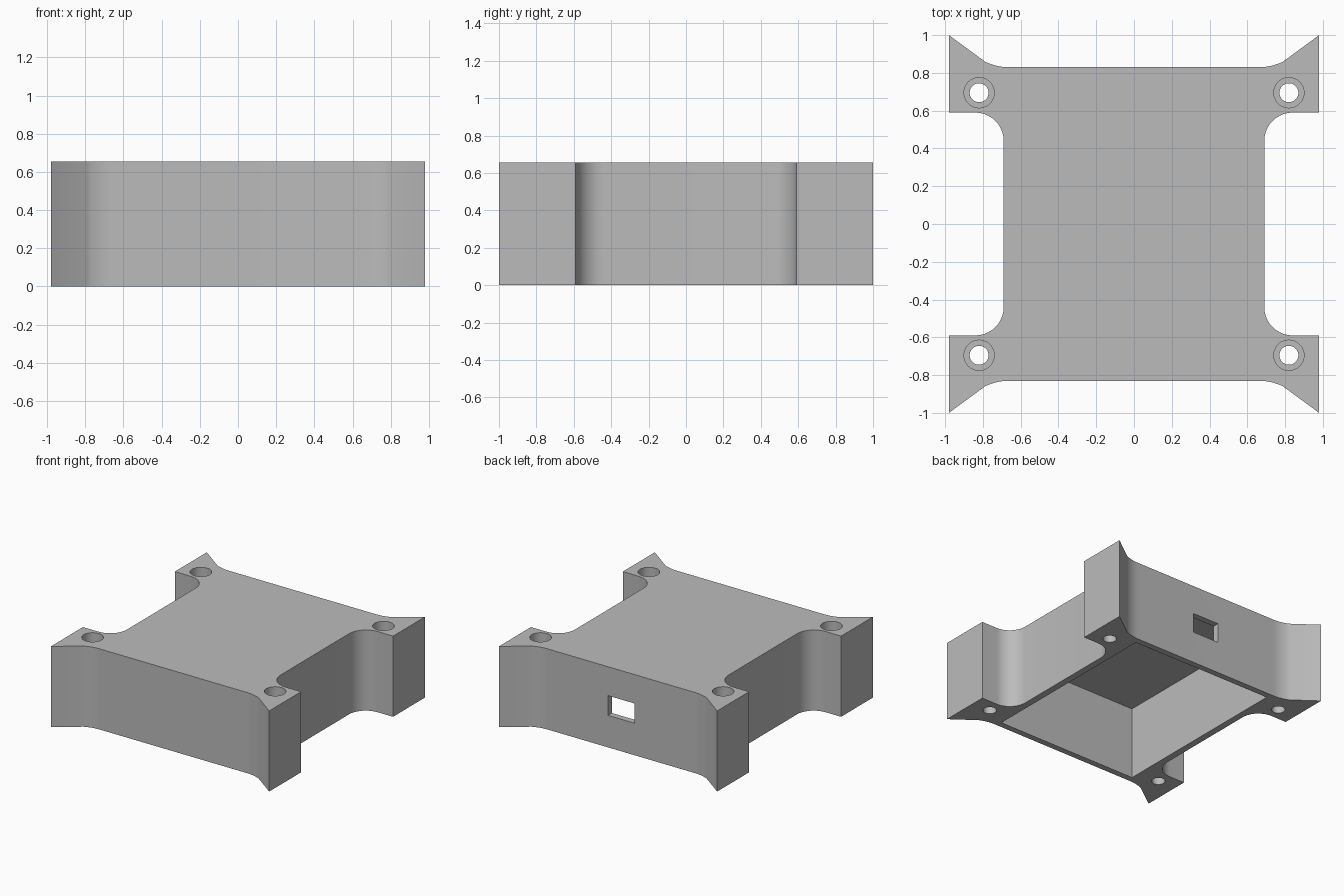
import bpy, bmesh, math
from mathutils import Matrix

cube = bpy.data.objects.get("Cube")
if cube:
    bpy.data.objects.remove(cube, do_unlink=True)

HEIGHT = 0.655
CEILING = 0.59
RECESS_FLOOR = 0.3

grey = bpy.data.materials.new("plain grey")
grey.use_nodes = True
colour = (0.5, 0.5, 0.5, 1)
grey.diffuse_color = colour
grey.node_tree.nodes["Principled BSDF"].inputs["Base Color"].default_value = colour


def add_object(name, bm):
    bmesh.ops.recalc_face_normals(bm, faces=bm.faces)
    mesh = bpy.data.meshes.new(name)
    bm.to_mesh(mesh)
    bm.free()
    mesh.materials.append(grey)
    obj = bpy.data.objects.new(name, mesh)
    bpy.context.collection.objects.link(obj)
    return obj


def arc(cx, cy, radius, start, end, steps=10):
    angles = [math.radians(start + (end - start) * i / steps) for i in range(steps + 1)]
    return [(cx + radius * math.cos(a), cy + radius * math.sin(a)) for a in angles]


def box(name, x, y, z0, z1, centre_y=0):
    bm = bmesh.new()
    place = Matrix.Translation((0, centre_y, (z0 + z1) / 2)) @ Matrix.Diagonal((2 * x, 2 * y, z1 - z0, 1))
    bmesh.ops.create_cube(bm, size=1, matrix=place)
    return add_object(name, bm)


def corner_cylinders(name, radius, z0, z1):
    bm = bmesh.new()
    for x in (-0.82, 0.82):
        for y in (-0.695, 0.695):
            bmesh.ops.create_cone(bm, cap_ends=True, segments=48, radius1=radius, radius2=radius,
                                  depth=z1 - z0, matrix=Matrix.Translation((x, y, (z0 + z1) / 2)))
    return add_object(name, bm)


# Outline of one quarter: side notch, pointed corner, flared end wall
quarter = arc(0.84, 0.44, 0.15, 180, 90) + [(0.98, 0.59), (0.98, 1.0)]
quarter += arc(0.66, 1.13, 0.3, -65, -90)
half = quarter + [(-x, y) for x, y in reversed(quarter)]
outline = half + [(-x, -y) for x, y in half]

# Solid body
bm = bmesh.new()
base = bm.faces.new([bm.verts.new((x, y, 0)) for x, y in outline])
top = bmesh.ops.extrude_face_region(bm, geom=[base])["geom"]
bmesh.ops.translate(bm, vec=(0, 0, HEIGHT), verts=[v for v in top if isinstance(v, bmesh.types.BMVert)])
body = add_object("enclosure_body", bm)

# Open underside, rear port, screw holes and screw head recesses
cutters = [
    box("cavity_cutter", 0.635, 0.78, -0.1, CEILING),
    box("rear_port_cutter", 0.12, 0.1, 0.26, 0.42, 0.83),
    corner_cylinders("screw_hole_cutter", 0.05, -0.1, HEIGHT + 0.1),
    corner_cylinders("head_recess_cutter", 0.08, RECESS_FLOOR, HEIGHT + 0.1),
]
bpy.ops.object.select_all(action='DESELECT')
bpy.context.view_layer.objects.active = body
body.select_set(True)
for cutter in cutters:
    cutter.hide_render = True
    cut = body.modifiers.new(cutter.name, 'BOOLEAN')
    cut.operation = 'DIFFERENCE'
    cut.solver = 'EXACT'
    cut.object = cutter
    bpy.ops.object.modifier_apply(modifier=cut.name)
    bpy.data.objects.remove(cutter, do_unlink=True)

bpy.ops.object.shade_smooth_by_angle(angle=math.radians(30))
